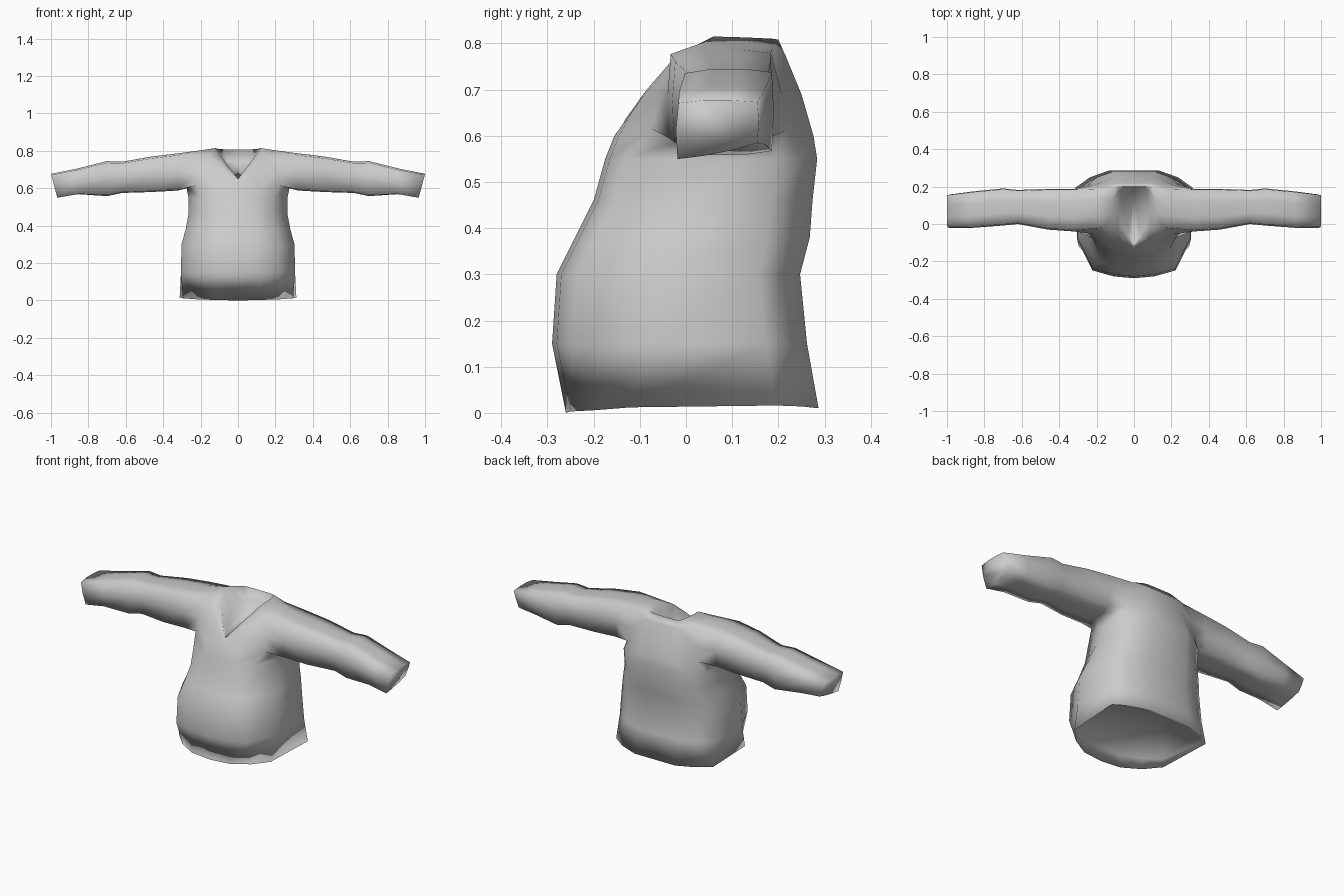
import bpy, bmesh

cube = bpy.data.objects.get("Cube")
if cube:
    bpy.data.objects.remove(cube, do_unlink=True)

# Knit material
knit = bpy.data.materials.new("light grey knit")
knit.use_nodes = True
knit.diffuse_color = (0.6, 0.6, 0.6, 1)
bsdf = next(n for n in knit.node_tree.nodes if n.type == 'BSDF_PRINCIPLED')
bsdf.inputs["Base Color"].default_value = (0.6, 0.6, 0.6, 1)
bsdf.inputs["Roughness"].default_value = 0.8

bm = bmesh.new()


def add_ring(points):
    return [bm.verts.new(p) for p in points]


def body_ring(z, front, back, w):
    """Half cross-section of the body, from front centre to back centre."""
    return add_ring([(0, front, z), (.36 * w, front + .01, z), (.73 * w, front + .042, z),
                     (w, front + .21, z), (w, back - .09, z),
                     (.75 * w, back - .035, z), (.42 * w, back, z), (0, back, z)])


def skin(a, b, skip=()):
    for i in range(len(a) - 1):
        if i not in skip:
            bm.faces.new((a[i], a[i + 1], b[i + 1], b[i]))


# Hem, with its front corners cut back
hem = add_ring([(0, -.26, 0), (.12, -.25, .003), (.22, -.195, .006), (.295, -.12, .012),
                (.312, .195, .016), (.235, .25, .014), (.13, .287, .01), (0, .287, .01)])

# Body up to the chest
body = [hem] + [body_ring(*ring) for ring in (
    (.15, -.29, .262, .305), (.30, -.28, .247, .302),
    (.38, -.24, .268, .28), (.46, -.20, .274, .265), (.55, -.175, .284, .265))]

# Armpit, chest, shoulder and collar
armpit = add_ring([(0, -.155, .60), (.11, -.145, .60), (.22, -.075, .615), (.275, .03, .60),
                   (.275, .13, .60), (.22, .215, .61), (.12, .276, .60), (0, .276, .60)])
chest = add_ring([(0, -.137, .625), (.09, -.115, .655), (.21, -.055, .69), (.26, .03, .70),
                  (.26, .13, .70), (.21, .208, .69), (.11, .25, .69), (0, .25, .69)])
shoulder = add_ring([(0, -.13, .638), (.075, -.085, .70), (.16, -.02, .775), (.2, .04, .803),
                     (.2, .13, .803), (.17, .188, .79), (.1, .217, .77), (0, .217, .77)])
collar = add_ring([(0, -.12, .65), (.045, -.075, .71), (.09, -.02, .77), (.12, .06, .815),
                   (.115, .13, .813), (.1, .19, .81), (.07, .2, .808), (0, .2, .808)])

stack = body + [armpit]
for a, b in zip(stack, stack[1:]):
    skin(a, b)
armhole = (2, 3, 4)
skin(armpit, chest, armhole)
skin(chest, shoulder, armhole)
skin(shoulder, collar)
for v in (chest[3], chest[4]):
    bm.verts.remove(v)

# Sunken lining inside the neck, sloping down to the V
lining = add_ring([(v.co.x * .7, v.co.y * .97 + .004, .646 + (v.co.y + .12) * .29)
                   for v in collar])
skin(collar, lining)
bm.faces.new(lining)

# Underside, set a little deeper towards the front
under = add_ring([(v.co.x * .96, v.co.y * .96, .042 - .1 * v.co.y) for v in hem])
skin(under, hem)
bm.faces.new(under)

# Sleeve
section = ((.02, .03), (.33, 0), (.67, 0), (.98, .05), (1, .5),
           (.98, .96), (.67, 1), (.33, 1), (.03, .95), (0, .5))
sleeve = [armpit[2:6] + [chest[5]] + shoulder[5:1:-1] + [chest[2]]]
for x, y0, y1, z0, z1, slant, tilt in (
        (.32, -.04, .188, .588, .787, 0, 0), (.46, -.03, .188, .58, .77, 0, 0),
        (.62, 0, .182, .575, .742, 0, 0), (.70, -.008, .19, .558, .745, 0, 0),
        (.86, -.02, .175, .565, .705, .01, .01), (1, -.022, .158, .545, .677, .035, .035)):
    sleeve.append(add_ring([(x - slant * (1 - v), y0 + (y1 - y0) * u,
                             z0 + (z1 - z0) * v + tilt * u * (1 - v)) for u, v in section]))
for a, b in zip(sleeve, sleeve[1:]):
    skin(a + a[:1], b + b[:1])
bm.faces.new(sleeve[-1])

# Mirror to the other side and weld the centre seam
bmesh.ops.mirror(bm, geom=bm.verts[:] + bm.edges[:] + bm.faces[:], axis='X', merge_dist=.0005)
bmesh.ops.remove_doubles(bm, verts=bm.verts[:], dist=.0005)
bmesh.ops.recalc_face_normals(bm, faces=bm.faces[:])
for face in bm.faces:
    face.smooth = True

mesh = bpy.data.meshes.new("sweater")
bm.to_mesh(mesh)
bm.free()
mesh.materials.append(knit)
sweater = bpy.data.objects.new("sweater", mesh)
bpy.context.collection.objects.link(sweater)
